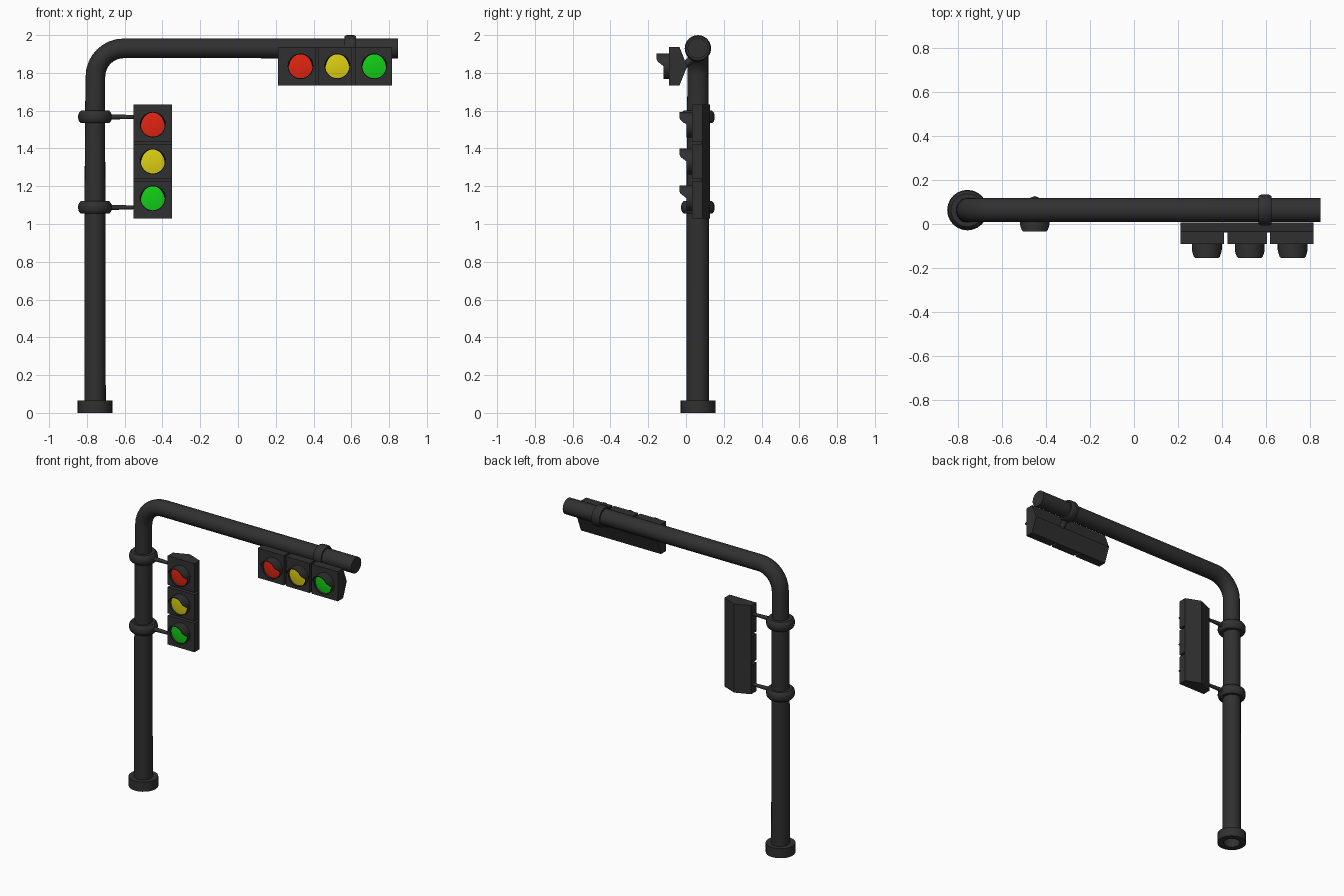
import bpy, bmesh, math
from mathutils import Vector, Matrix

if "Cube" in bpy.data.objects:
    bpy.data.objects.remove(bpy.data.objects["Cube"])


def material(name, rgb):
    m = bpy.data.materials.new(name)
    m.diffuse_color = (*rgb, 1)
    m.use_nodes = True
    m.node_tree.nodes["Principled BSDF"].inputs["Base Color"].default_value = m.diffuse_color
    return m


DARK = material("charcoal metal", (0.03, 0.03, 0.031))
LAMPS = [("red", material("red lens", (0.75, 0.018, 0.006))),
         ("yellow", material("yellow lens", (0.72, 0.62, 0.006))),
         ("green", material("green lens", (0.006, 0.62, 0.008)))]
PX, PY, ARM_Z = -0.757, 0.063, 1.93   # pole axis and arm height


def finish(name, bm, mat, smooth=True, recalc=True):
    if recalc:
        bmesh.ops.recalc_face_normals(bm, faces=bm.faces)
    me = bpy.data.meshes.new(name)
    bm.to_mesh(me)
    bm.free()
    me.materials.append(mat)
    ob = bpy.data.objects.new(name, me)
    bpy.context.collection.objects.link(ob)
    if smooth:
        bpy.ops.object.select_all(action='DESELECT')
        ob.select_set(True)
        bpy.context.view_layer.objects.active = ob
        bpy.ops.object.shade_smooth_by_angle(angle=math.radians(35))
    return ob


def skin(bm, rings, closed=False):
    """Bridge a list of equal vertex rings with quads."""
    n = len(rings[0])
    pairs = list(zip(rings, rings[1:])) + ([(rings[-1], rings[0])] if closed else [])
    for a, b in pairs:
        for i in range(n):
            j = (i + 1) % n
            bm.faces.new((a[i], a[j], b[j], b[i]))


def lathe(name, profile, origin, axis='Z', mat=DARK, n=24):
    """Closed (radius, height) profile turned about an axis."""
    bm = bmesh.new()
    rot = Matrix.Rotation(math.pi / 2, 3, 'Y') if axis == 'X' else Matrix.Identity(3)
    rings = [[bm.verts.new(Vector(origin) + rot @ Vector((r * math.cos(t), r * math.sin(t), h)))
              for t in (2 * math.pi * i / n for i in range(n))] for r, h in profile]
    skin(bm, rings, closed=True)
    return finish(name, bm, mat)


def rod(name, a, b, r1, r2, n=12):
    a, b = Vector(a), Vector(b)
    bm = bmesh.new()
    m = Matrix.Translation((a + b) / 2) @ (b - a).to_track_quat('Z', 'Y').to_matrix().to_4x4()
    bmesh.ops.create_cone(bm, cap_ends=True, segments=n, radius1=r1, radius2=r2,
                          depth=(b - a).length, matrix=m)
    return finish(name, bm, DARK)


# Bent pole: one tube swept up, round the corner and along the arm
bm = bmesh.new()
path = [(PX, 0, 0, .057, .06), (PX, 1.0, 0, .056, .06), (PX, 1.55, 0, .053, .058)]
for k in range(9):
    a = math.pi / 2 * k / 8
    path.append((-0.605 - 0.15 * math.cos(a), 1.78 + 0.15 * math.sin(a), a, .052, .055))
path.append((0.847, ARM_Z, math.pi / 2, .053, .055))
rings = [[bm.verts.new((x + rx * math.cos(t) * math.cos(a), PY + ry * math.sin(t),
                        z - rx * math.cos(t) * math.sin(a)))
          for t in (2 * math.pi * i / 24 for i in range(24))] for x, z, a, rx, ry in path]
skin(bm, rings)
bm.faces.new(rings[-1])
finish("pole_and_arm", bm, DARK)

# Foot collar, open underneath
lathe("base_collar", [(.052, 0), (.092, 0), (.092, .065), (.052, .065)], (PX, PY, 0))

# Rounded clamps and their rods
CLAMP = [(.045, -.033), (.075, -.033), (.085, -.022), (.089, -.008), (.089, .008),
         (.085, .022), (.075, .033), (.045, .033)]
for i, z in enumerate((1.088, 1.567)):
    lathe(f"pole_clamp_{i + 1}", CLAMP, (PX, PY, z))
    rod(f"bracket_rod_{i + 1}", (PX + .06, PY, z), (-0.53, PY, z), .015, .009)
lathe("arm_clamp", [(.045, -.03), (.064, -.03), (.07, -.018), (.07, .018), (.064, .03), (.045, .03)],
      (0.595, PY, ARM_Z), 'X')
rod("arm_bracket_rod", (0.595, PY, ARM_Z - .03), (0.595, -0.02, 1.83), .02, .018)


def visor(name, c, n=32):
    """Thin tube, short at the bottom and reaching forward at the top."""
    bm = bmesh.new()
    rings = []
    for r, front in ((.068, 0), (.068, .5), (.068, 1), (.0635, 1), (.0635, .5), (.0635, 0)):
        ring = []
        for i in range(n):
            t = 2 * math.pi * i / n
            s = min(max(math.sin(t) / .45, 0), 1)
            d = front * (.028 + .037 * s)
            ring.append(bm.verts.new((c[0] + r * math.cos(t) * (1 - 2.2 * max(d - .028, 0)),
                                      c[1] - d, c[2] + r * math.sin(t))))
        rings.append(ring)
    skin(bm, rings, closed=True)
    finish(name, bm, DARK)


def signal(name, center, along):
    """Three-lamp head; center lies on the front face, along is the lamp direction."""
    c, u = Vector(center), Vector(along)
    v, back = Vector((abs(u.z), 0, abs(u.x))), Vector((0, 1, 0))

    def prism(part, section, u0, u1):
        bm = bmesh.new()
        rings = [[bm.verts.new(c + u * k + v * p + back * q) for p, q in section] for k in (u0, u1)]
        skin(bm, rings)
        for r in rings:
            bm.faces.new(r)
        finish(part, bm, DARK, smooth=False)

    # Ridged back shell, three front boxes with gaps between
    prism(name + "_back_shell", [(-.101, .052), (.101, .052), (.101, .056), (0, .096), (-.101, .056)],
          -.302, .302)
    for k, (colour, mat) in enumerate(LAMPS):
        o = (k - 1) * .195
        u0, u1 = o - .09, o + .09
        u0, u1 = (-.302 if k == 0 else u0), (.302 if k == 2 else u1)
        prism(f"{name}_{colour}_box", [(-.101, 0), (.101, 0), (.101, .053), (-.101, .053)], u0, u1)
        p = c + u * o
        visor(f"{name}_{colour}_visor", p)
        # Slightly domed lens
        bm = bmesh.new()
        rings = [[bm.verts.new((p.x + r * math.cos(t), p.y - d, p.z + r * math.sin(t)))
                  for t in (2 * math.pi * i / 32 for i in range(32))]
                 for r, d in ((.0645, -.002), (.0645, .016), (.045, .019), (.02, .021))]
        skin(bm, rings)
        bm.faces.new(rings[0])
        bm.faces.new(rings[-1])
        finish(f"{name}_{colour}_lens", bm, mat)


signal("side_signal", (-0.451, 0.031, 1.331), (0, 0, -1))
signal("arm_signal", (0.514 + .012, -0.09, 1.835), (1, 0, 0))
for ob in bpy.data.objects:       # keep the arm head within its measured span
    if ob.name.startswith("arm_signal"):
        ob.location.x = -0.012 if ("shell" in ob.name or "box" in ob.name) else 0
